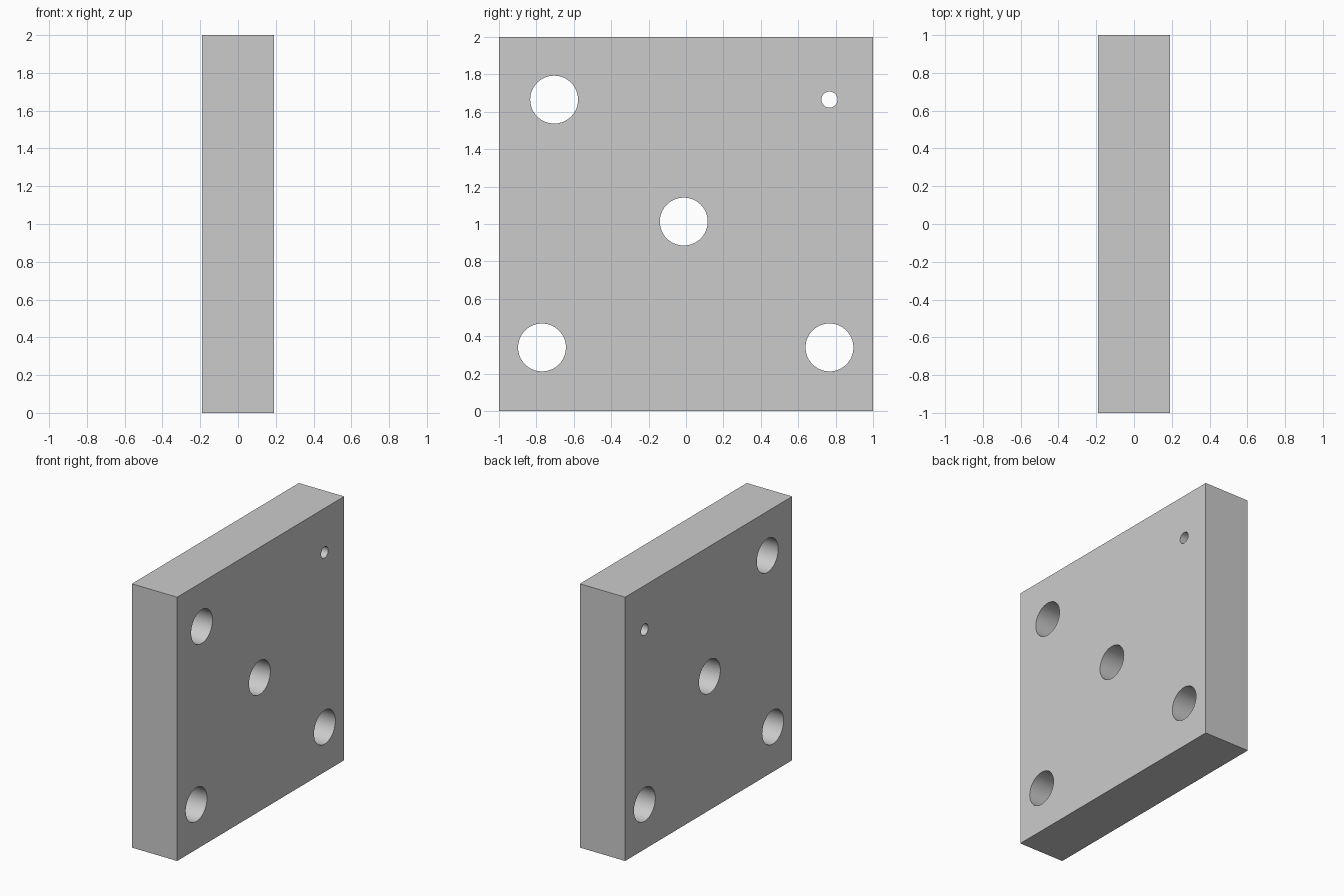
import bpy
import math

if "Cube" in bpy.data.objects:
    bpy.data.objects.remove(bpy.data.objects["Cube"])

HALF_THICKNESS = 0.19
BIG, SMALL = 0.128, 0.043

# Square upright plate
bpy.ops.mesh.primitive_cube_add(size=1, location=(0, 0, 1))
plate = bpy.context.object
plate.name = "drilled_plate"
plate.scale = (2 * HALF_THICKNESS, 2, 2)
bpy.ops.object.transform_apply(location=False, rotation=False, scale=True)


def drill(y, z, radius):
    """Cut a round hole through the plate along x."""
    bpy.ops.mesh.primitive_cylinder_add(
        vertices=64, radius=radius, depth=1,
        location=(0, y, z), rotation=(0, math.pi / 2, 0))
    cutter = bpy.context.object
    cutter.name = "hole_cutter"
    cutter.hide_render = True
    bpy.context.view_layer.objects.active = plate
    mod = plate.modifiers.new("hole", 'BOOLEAN')
    mod.operation = 'DIFFERENCE'
    mod.solver = 'EXACT'
    mod.object = cutter
    bpy.ops.object.modifier_apply(modifier=mod.name)
    bpy.data.objects.remove(cutter, do_unlink=True)


# Four large holes and one small one: (y, z, radius)
for y, z, r in [(-0.705, 1.665, BIG), (0.767, 1.665, SMALL),
                (-0.012, 1.013, BIG),
                (-0.77, 0.34, BIG), (0.767, 0.34, BIG)]:
    drill(y, z, r)

# Smooth hole walls, sharp edges
bpy.ops.object.select_all(action='DESELECT')
plate.select_set(True)
bpy.context.view_layer.objects.active = plate
bpy.ops.object.shade_smooth_by_angle(angle=math.radians(30))
